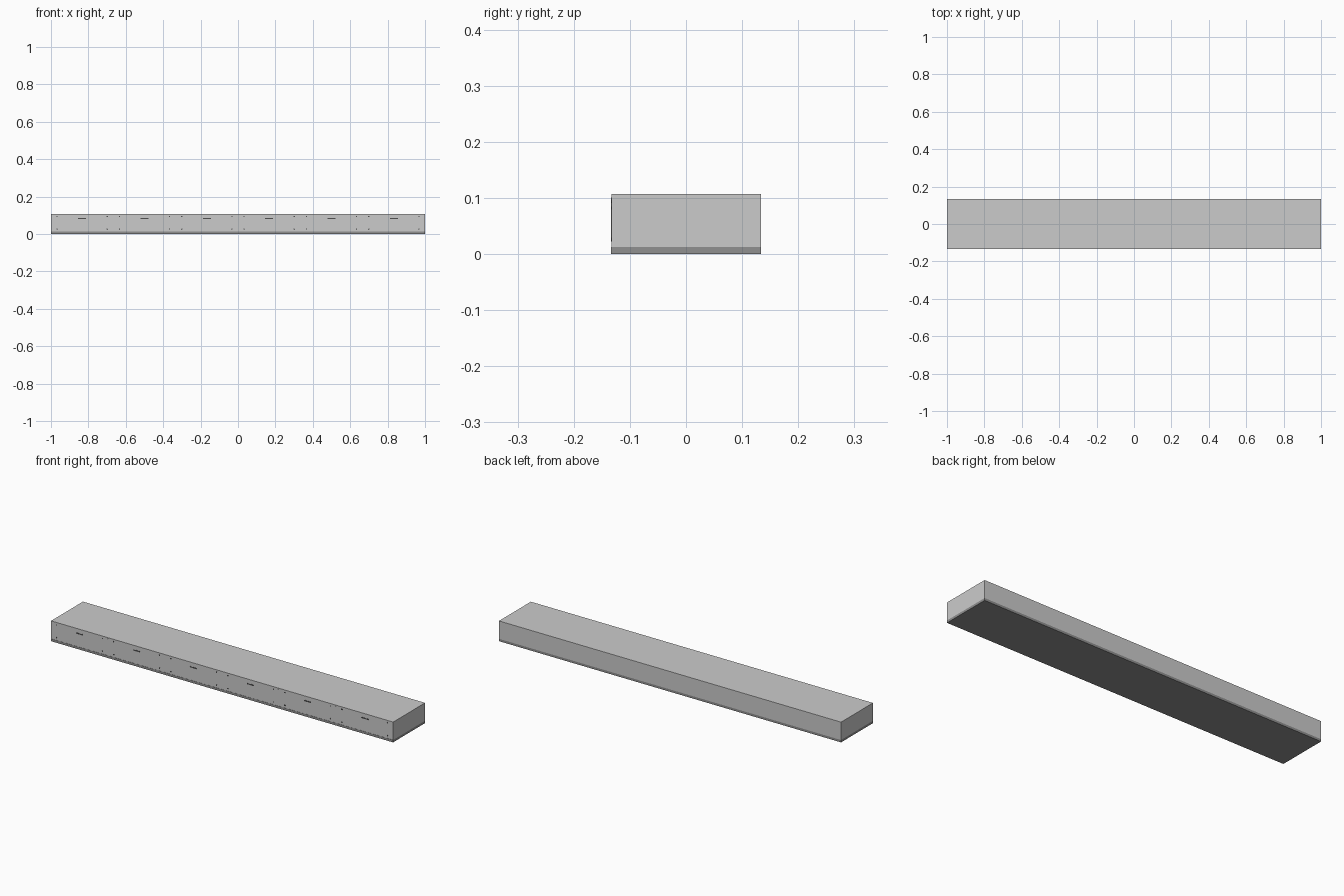
import bpy, bmesh, math
from mathutils import Matrix

if "Cube" in bpy.data.objects:
    bpy.data.objects.remove(bpy.data.objects["Cube"])

L, D, H, BASE = 2.0, 0.267, 0.107, 0.0125
FRONT = -D / 2 + 0.001          # front skin; trim stands 1 mm proud
PANELS = 6
PITCH = L / PANELS


def material(name, v):
    m = bpy.data.materials.new(name)
    m.diffuse_color = (v, v, v, 1)
    m.use_nodes = True
    m.node_tree.nodes["Principled BSDF"].inputs["Base Color"].default_value = m.diffuse_color
    return m


def add_box(bm, lo, hi):
    size = [b - a for a, b in zip(lo, hi)]
    mid = [(a + b) / 2 for a, b in zip(lo, hi)]
    bmesh.ops.create_cube(bm, size=1, matrix=Matrix.Translation(mid) @ Matrix.Diagonal((*size, 1)))


def add_disc(bm, x, z, r):
    bmesh.ops.create_cone(bm, cap_ends=True, segments=12, radius1=r, radius2=r, depth=0.002,
                          matrix=Matrix.Translation((x, FRONT, z)) @ Matrix.Rotation(math.pi / 2, 4, 'X'))


def finish(bm, name, mat=None):
    me = bpy.data.meshes.new(name)
    bm.to_mesh(me)
    bm.free()
    ob = bpy.data.objects.new(name, me)
    bpy.context.collection.objects.link(ob)
    if mat:
        me.materials.append(mat)
    return ob


dark = material("dark_base", 0.28)
black = material("dark_fittings", 0.08)
centres = [-L / 2 + PITCH * (i + 0.5) for i in range(PANELS)]

# Main body
bm = bmesh.new()
add_box(bm, (-L / 2, FRONT, BASE), (L / 2, D / 2, H))
finish(bm, "body")

# Dark base plinth
bm = bmesh.new()
add_box(bm, (-L / 2, -D / 2, 0), (L / 2, D / 2, BASE))
finish(bm, "base_plinth", dark)

# Vertical strips covering the joints between panels
bm = bmesh.new()
for x in [c + PITCH / 2 for c in centres[:-1]]:
    add_box(bm, (x - 0.006, FRONT - 0.001, 0.022), (x + 0.006, FRONT + 0.001, 0.101))
finish(bm, "joint_strips")

# Handle slot on each panel
bm = bmesh.new()
for c in centres:
    add_box(bm, (c - 0.021, FRONT - 0.001, 0.079), (c + 0.021, FRONT + 0.001, 0.085))
finish(bm, "handle_slots", black)

# Four corner screws per panel
bm = bmesh.new()
for c in centres:
    for dx in (-0.134, 0.134):
        for z in (0.026, 0.094):
            add_disc(bm, c + dx, z, 0.0035)
finish(bm, "corner_screws", black)
